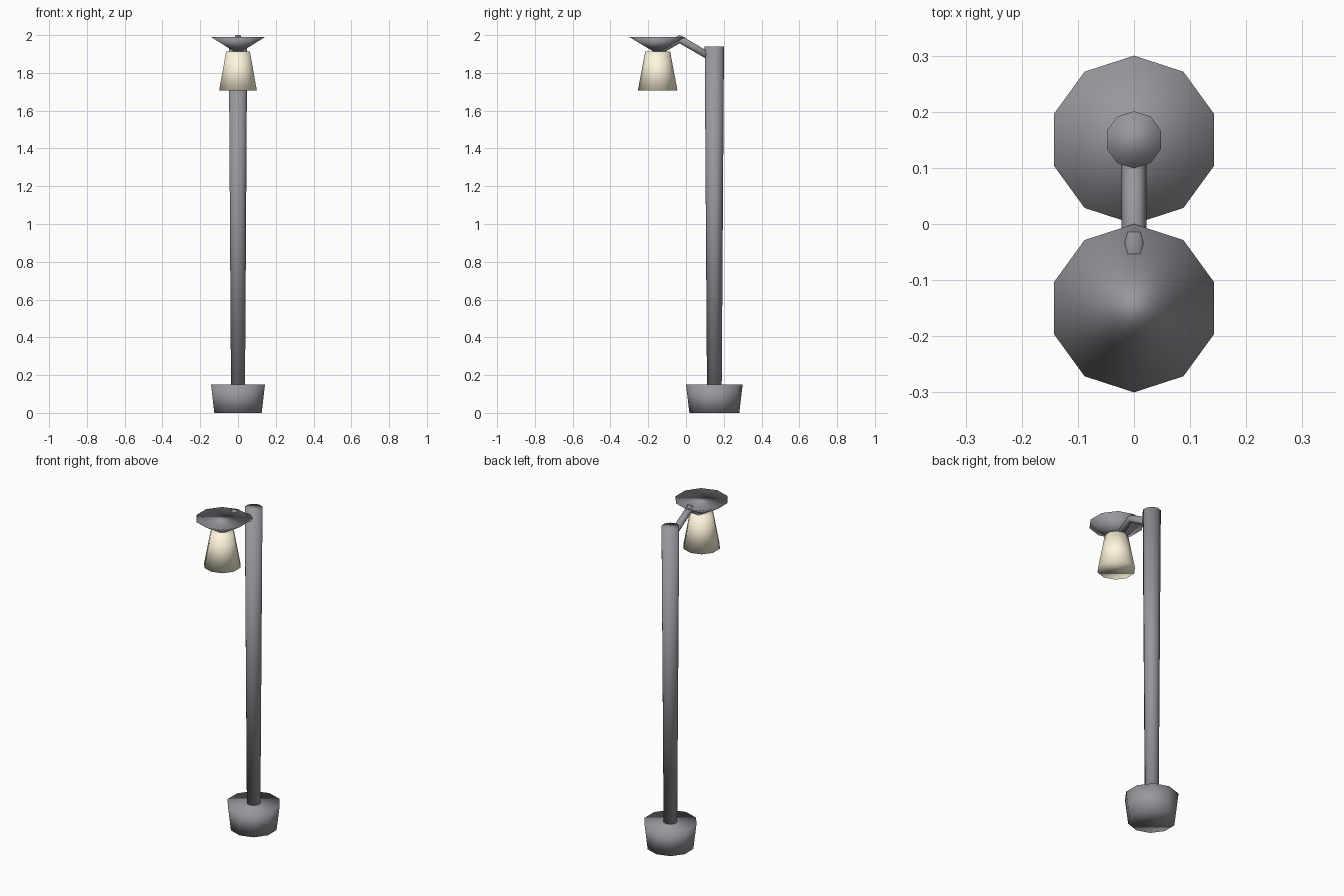
import bpy, bmesh
from math import sin, cos, tau, atan2

if "Cube" in bpy.data.objects:
    bpy.data.objects.remove(bpy.data.objects["Cube"])


def finish(name, bm, mat):
    bmesh.ops.recalc_face_normals(bm, faces=bm.faces)
    me = bpy.data.meshes.new(name)
    bm.to_mesh(me)
    bm.free()
    me.shade_smooth()
    me.materials.append(mat)
    ob = bpy.data.objects.new(name, me)
    bpy.context.collection.objects.link(ob)
    return ob


def material(name, rgb):
    mat = bpy.data.materials.new(name)
    mat.diffuse_color = (*rgb, 1)
    mat.use_nodes = True
    mat.node_tree.nodes["Principled BSDF"].inputs["Base Color"].default_value = mat.diffuse_color
    return mat


def loft(name, rings, mat):
    """Skin a closed solid over equal-length rings of points; one-point rings become tips."""
    bm = bmesh.new()
    loops = [[bm.verts.new(p) for p in ring] for ring in rings]
    for a, b in zip(loops, loops[1:]):
        n = max(len(a), len(b))
        for i in range(n):
            j = (i + 1) % n
            quad = [a[i % len(a)], a[j % len(a)], b[j % len(b)], b[i % len(b)]]
            bm.faces.new(list(dict.fromkeys(quad)))
    for end in (loops[0], loops[-1]):
        if len(end) > 2:
            bm.faces.new(end)
    return finish(name, bm, mat)


def ring(r, y, z, sides=10):
    if r == 0:
        return [(0, y, z)]
    return [(r * sin(tau * i / sides), y + r * cos(tau * i / sides), z)
            for i in range(sides)]


def turned(name, y, profile, mat):
    return loft(name, [ring(r, y, z) for r, z in profile], mat)


metal = material("dark_metal", (0.31, 0.31, 0.34))
cream = material("cream_shade", (1.0, 0.92, 0.72))

# Foot and tapered pole
turned("base", 0.15, [(0.132, 0), (0.15, 0.15)], metal)
turned("pole", 0.15, [(0.039, 0.13), (0.051, 1.941)], metal)

# Lamp head: inverted cone cap above a flared shade
turned("lamp_cap", -0.15, [(0, 1.9), (0.15, 1.99)], metal)
turned("lamp_shade", -0.15, [(0.105, 1.706), (0.066, 1.914)], cream)

# Bent hexagonal arm, mitred at the peak
path = [(0.15, 1.872), (-0.034, 1.979), (-0.15, 1.911)]
stretch = 1 / cos(atan2(path[1][1] - path[0][1], path[0][0] - path[1][0]))
loft("arm", [[(0.0223 * cos(tau * i / 6), y, z + 0.0223 * stretch * sin(tau * i / 6))
              for i in range(6)] for y, z in path], metal)
